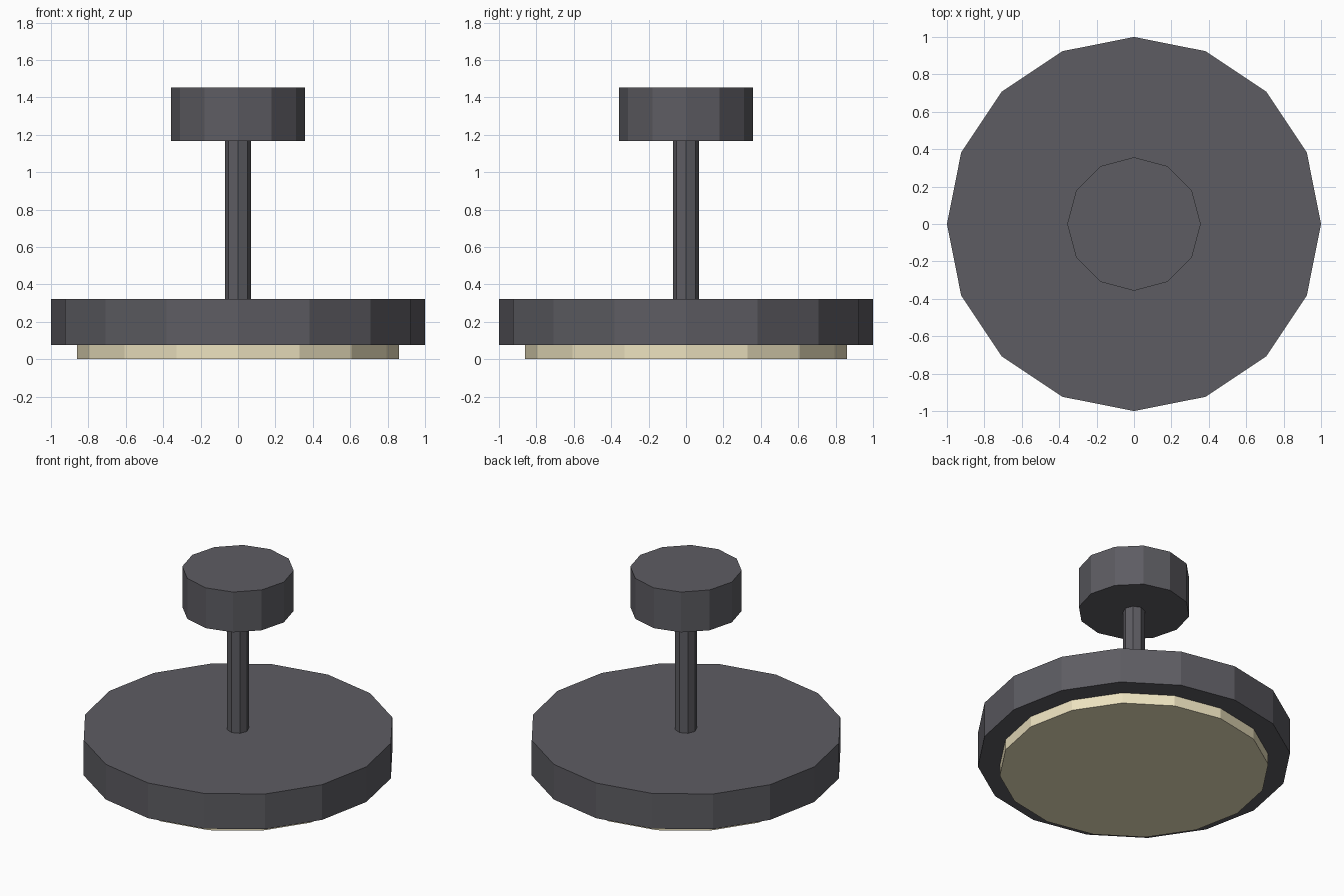
import bpy

if "Cube" in bpy.data.objects:
    bpy.data.objects.remove(bpy.data.objects["Cube"])


def material(name, color):
    mat = bpy.data.materials.new(name)
    mat.diffuse_color = (*color, 1)
    mat.use_nodes = True
    mat.node_tree.nodes["Principled BSDF"].inputs["Base Color"].default_value = mat.diffuse_color
    return mat


def disc(name, sides, radius, bottom, top, mat):
    bpy.ops.mesh.primitive_cylinder_add(
        vertices=sides, radius=radius, depth=top - bottom,
        location=(0, 0, (bottom + top) / 2))
    obj = bpy.context.object
    obj.name = name
    obj.data.materials.append(mat)
    return obj


metal = material("dark_metal", (0.11, 0.108, 0.123))
glow = material("warm_diffuser", (0.84, 0.76, 0.52))

# Light diffuser, set slightly into the underside of the lamp body
disc("diffuser", 16, 0.86, 0.0, 0.10, glow)
# Wide lamp body
disc("lamp_body", 16, 1.0, 0.075, 0.323, metal)
# Hanging rod, ends buried in body and ceiling mount
disc("rod", 8, 0.07, 0.30, 1.19, metal)
# Ceiling mount
disc("ceiling_mount", 12, 0.357, 1.168, 1.452, metal)
